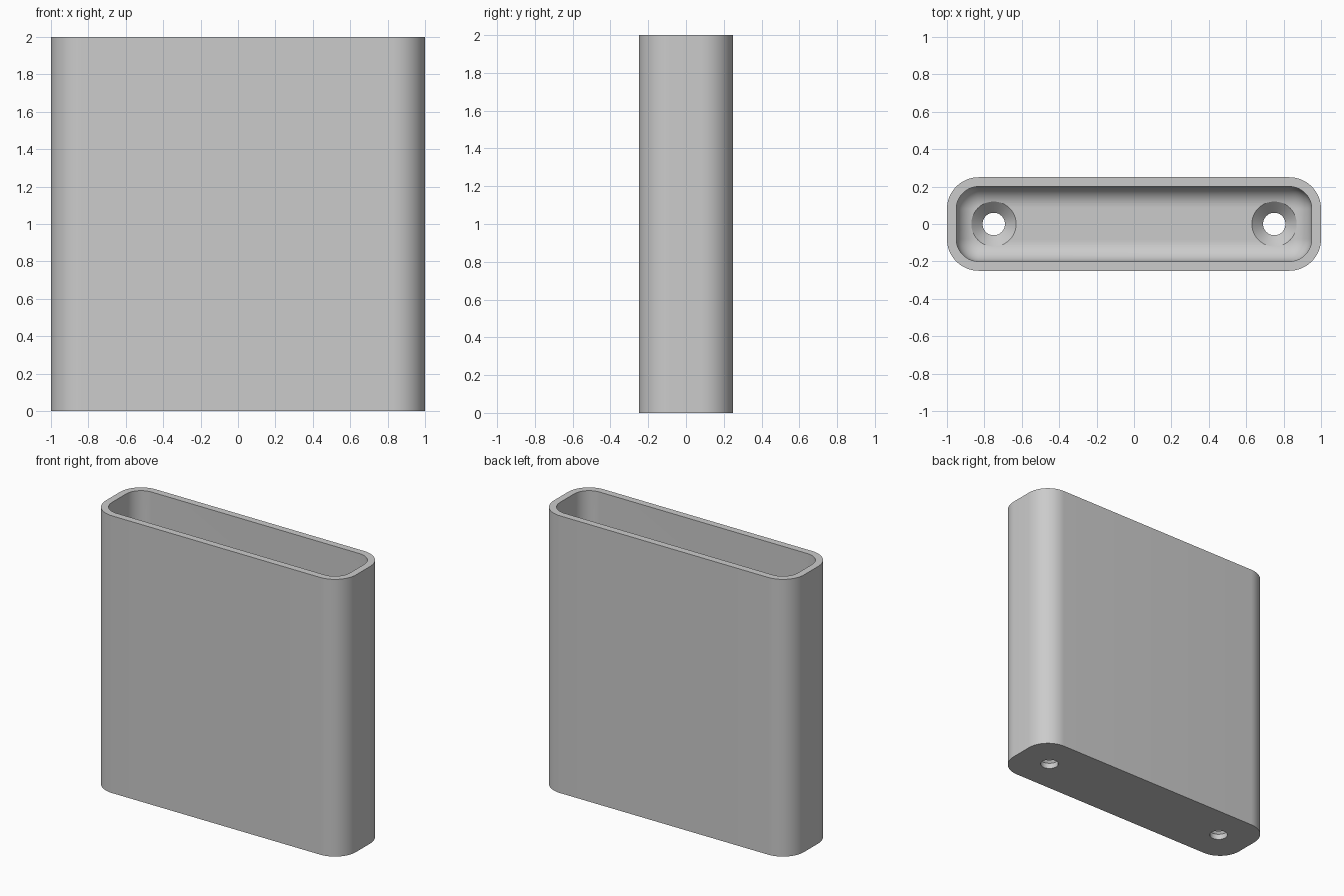
import bpy, bmesh
from math import cos, sin, pi

cube = bpy.data.objects.get("Cube")
if cube:
    bpy.data.objects.remove(cube, do_unlink=True)

HALF_X, HALF_Y, HEIGHT = 1.0, 0.25, 2.0
CORNER, WALL, FLOOR, FILLET = 0.17, 0.05, 0.1, 0.11
HOLE_X = 0.75
ARC = 16

grey = bpy.data.materials.new("light grey")
grey.use_nodes = True
colour = (0.6, 0.6, 0.6, 1)
grey.diffuse_color = colour
grey.node_tree.nodes["Principled BSDF"].inputs["Base Color"].default_value = colour


def rounded_loop(inset, z):
    """Rounded rectangle, shrunk by inset, at height z."""
    r = CORNER - inset
    cx, cy = HALF_X - CORNER, HALF_Y - CORNER
    points = []
    for quarter, (sx, sy) in enumerate(((1, 1), (-1, 1), (-1, -1), (1, -1))):
        for i in range(ARC + 1):
            a = (quarter + i / ARC) * pi / 2
            points.append((sx * cx + r * cos(a), sy * cy + r * sin(a), z))
    return points


def circle_loop(x, radius, z, sides=48):
    return [(x + radius * cos(2 * pi * i / sides),
             radius * sin(2 * pi * i / sides), z) for i in range(sides)]


def loft(name, loops):
    """Skin closed loops in order and cap both ends."""
    bm = bmesh.new()
    rings = [[bm.verts.new(p) for p in loop] for loop in loops]
    n = len(rings[0])
    for a, b in zip(rings, rings[1:]):
        for i in range(n):
            j = (i + 1) % n
            bm.faces.new((a[i], a[j], b[j], b[i]))
    bm.faces.new(rings[0][::-1])
    bm.faces.new(rings[-1])
    bmesh.ops.recalc_face_normals(bm, faces=bm.faces)
    mesh = bpy.data.meshes.new(name)
    bm.to_mesh(mesh)
    bm.free()
    mesh.materials.append(grey)
    obj = bpy.data.objects.new(name, mesh)
    bpy.context.collection.objects.link(obj)
    return obj


# Hollow holder: outer wall, rim, inner wall, filleted floor
loops = [rounded_loop(0, 0), rounded_loop(0, HEIGHT), rounded_loop(WALL, HEIGHT)]
for i in range(ARC + 1):
    a = i / ARC * pi / 2
    loops.append(rounded_loop(WALL + FILLET * (1 - cos(a)),
                              FLOOR + FILLET * (1 - sin(a))))
holder = loft("holder_body", loops)

# Countersunk screw holes through the floor
bpy.context.view_layer.objects.active = holder
holder.select_set(True)
for side, x in (("left", HOLE_X), ("right", -HOLE_X)):
    cutter = loft(side + "_screw_hole_cutter", [
        circle_loop(x, 0.06, -0.1), circle_loop(x, 0.06, 0.04),
        circle_loop(x, 0.12, FLOOR), circle_loop(x, 0.12, 0.4)])
    cutter.hide_render = True
    mod = holder.modifiers.new(side + "_screw_hole", "BOOLEAN")
    mod.operation = "DIFFERENCE"
    mod.solver = "EXACT"
    mod.object = cutter
    bpy.ops.object.modifier_apply(modifier=mod.name)
    bpy.data.objects.remove(cutter, do_unlink=True)

bpy.ops.object.shade_smooth_by_angle(angle=pi / 6)
